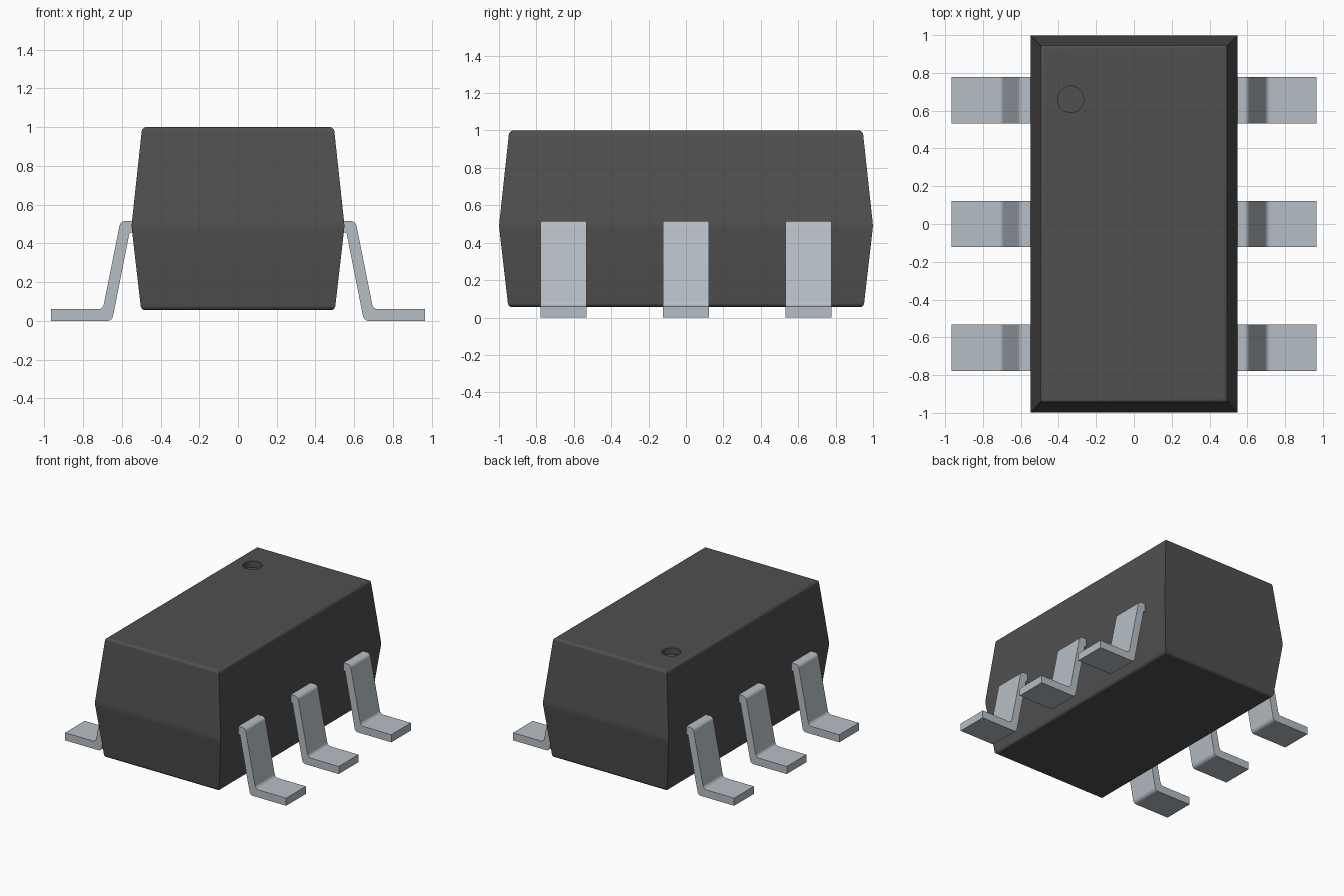
import bpy
import bmesh
import math
from mathutils import Vector

cube = bpy.data.objects.get("Cube")
if cube:
    bpy.data.objects.remove(cube, do_unlink=True)


def material(name, rgb, roughness):
    mat = bpy.data.materials.new(name)
    mat.use_nodes = True
    mat.diffuse_color = (*rgb, 1)
    shader = mat.node_tree.nodes["Principled BSDF"]
    shader.inputs["Base Color"].default_value = (*rgb, 1)
    shader.inputs["Roughness"].default_value = roughness
    return mat


def rounded(points, steps=6):
    """Replace each (a, b, radius) corner with an arc of short segments."""
    out = []
    count = len(points)
    for i, (a, b, radius) in enumerate(points):
        corner = Vector((a, b))
        if not radius:
            out.append(corner)
            continue
        to_prev = (Vector(points[i - 1][:2]) - corner).normalized()
        to_next = (Vector(points[(i + 1) % count][:2]) - corner).normalized()
        half = to_prev.angle(to_next) / 2
        centre = corner + (to_prev + to_next).normalized() * radius / math.sin(half)
        start = corner + to_prev * radius / math.tan(half) - centre
        end = corner + to_next * radius / math.tan(half) - centre
        for k in range(steps + 1):
            arm = start.lerp(end, k / steps).normalized() * radius
            out.append(centre + arm)
    return out


def finish(bm, name, mat):
    bmesh.ops.recalc_face_normals(bm, faces=bm.faces)
    mesh = bpy.data.meshes.new(name)
    bm.to_mesh(mesh)
    bm.free()
    obj = bpy.data.objects.new(name, mesh)
    bpy.context.collection.objects.link(obj)
    mesh.materials.append(mat)
    return obj


def activate(obj):
    bpy.ops.object.select_all(action="DESELECT")
    obj.select_set(True)
    bpy.context.view_layer.objects.active = obj


def smooth(obj):
    activate(obj)
    bpy.ops.object.shade_smooth_by_angle(angle=math.radians(30))
    weighted = obj.modifiers.new("Even shading", "WEIGHTED_NORMAL")
    weighted.keep_sharp = True


plastic = material("dark grey plastic", (0.08, 0.08, 0.08), 0.6)
metal = material("pale grey metal", (0.47, 0.52, 0.56), 0.5)

# Body: rectangles stacked along a rounded side profile of (inset, height)
side = rounded([(0.5, 0.055, 0), (0.05, 0.055, 0.025), (0, 0.49, 0.2),
                (0.055, 1, 0.025), (0.5, 1, 0)])[1:-1]
bm = bmesh.new()
rings = []
for inset, z in side:
    hx, hy = 0.55 - inset, 1 - inset
    rings.append([bm.verts.new((sx * hx, sy * hy, z))
                  for sx, sy in ((-1, -1), (1, -1), (1, 1), (-1, 1))])
for low, high in zip(rings, rings[1:]):
    for i in range(4):
        j = (i + 1) % 4
        bm.faces.new((low[i], low[j], high[j], high[i]))
bm.faces.new(rings[0])
bm.faces.new(rings[-1])
body = finish(bm, "body", plastic)

# Round pin-one dimple sunk into the top
bm = bmesh.new()
bmesh.ops.create_cone(bm, cap_ends=True, segments=40, radius1=0.07,
                      radius2=0.07, depth=0.1)
bmesh.ops.translate(bm, verts=bm.verts, vec=(-0.335, 0.66, 1))
cutter = finish(bm, "dimple_cutter", plastic)
cutter.hide_render = True
cut = body.modifiers.new("Dimple", "BOOLEAN")
cut.operation = "DIFFERENCE"
cut.solver = "EXACT"
cut.object = cutter
activate(body)
bpy.ops.object.modifier_apply(modifier=cut.name)
bpy.data.objects.remove(cutter, do_unlink=True)
smooth(body)

# Leads: bent strip profile of (x, z), extruded along y, three per side
strip = rounded([(0.5, 0.515, 0), (0.607, 0.515, 0.03), (0.698, 0.06, 0.03),
                 (0.965, 0.06, 0), (0.965, 0, 0), (0.65, 0, 0.03),
                 (0.56, 0.455, 0.01), (0.5, 0.455, 0)])
width = 0.245
for sx, flank in ((1, "left"), (-1, "right")):
    for y, place in ((-0.655, "front"), (0, "middle"), (0.655, "back")):
        bm = bmesh.new()
        face = bm.faces.new([bm.verts.new((sx * p.x, y - width / 2, p.y))
                             for p in strip])
        grown = bmesh.ops.extrude_face_region(bm, geom=[face])["geom"]
        bmesh.ops.translate(bm, vec=(0, width, 0), verts=[
            g for g in grown if isinstance(g, bmesh.types.BMVert)])
        smooth(finish(bm, f"{flank}_{place}_lead", metal))
